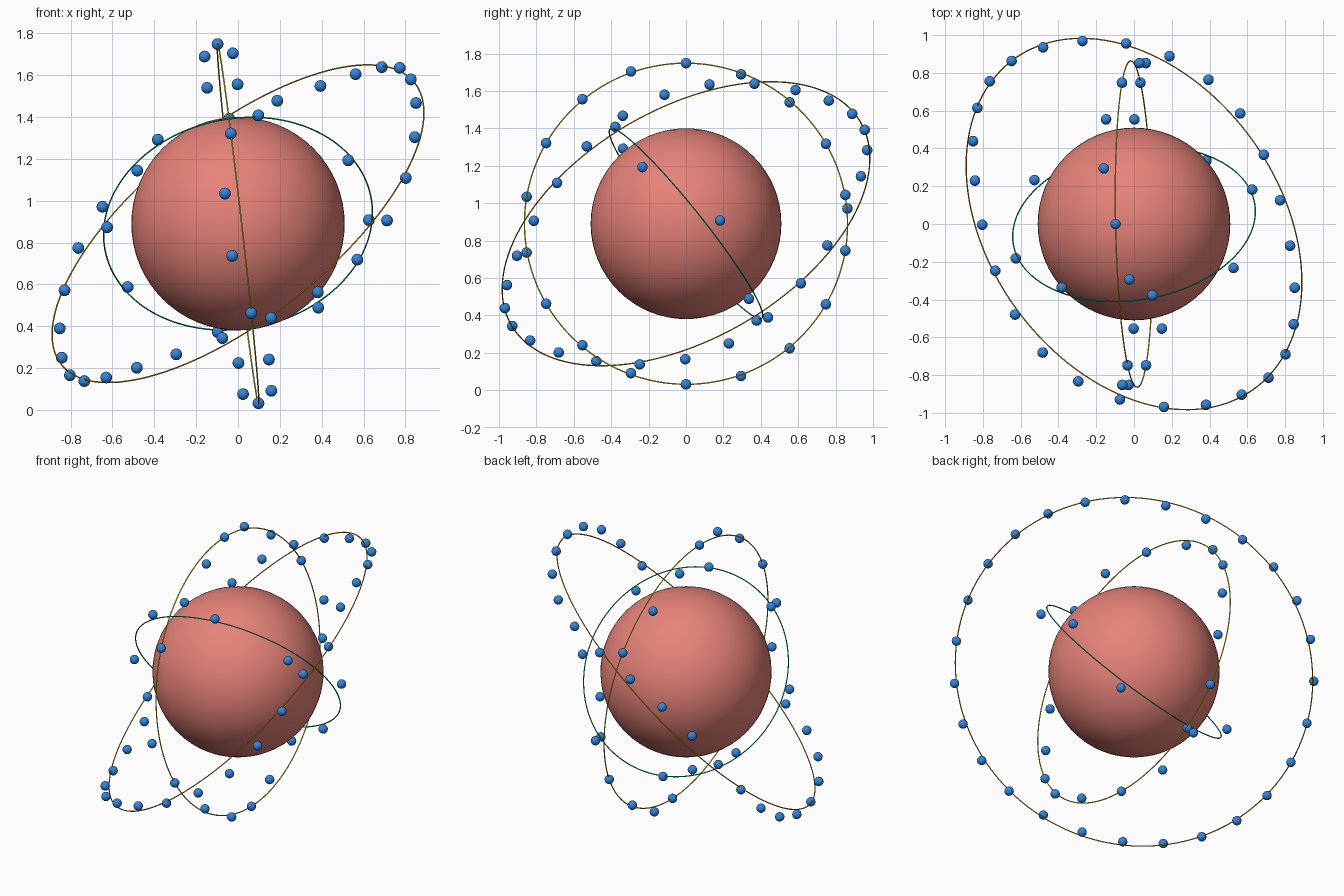
import bpy
import bmesh
from math import cos, sin, radians, tau
from mathutils import Vector, Matrix

old = bpy.data.objects.get("Cube")
if old:
    bpy.data.objects.remove(old, do_unlink=True)

CENTRE = Vector((0, 0, 0.89))
CORE_RADIUS = 0.51
BEAD_RADIUS = 0.028
TUBE_RADIUS = 0.0035
WAVE_HEIGHT = 0.072
WAVES = 3


def material(name, rgb):
    mat = bpy.data.materials.new(name)
    mat.use_nodes = True
    mat.diffuse_color = (*rgb, 1)
    mat.node_tree.nodes["Principled BSDF"].inputs["Base Color"].default_value = (*rgb, 1)
    return mat


def finish(bm, name, mat):
    """Turn a bmesh into a smooth, single-colour object."""
    for face in bm.faces:
        face.smooth = True
    mesh = bpy.data.meshes.new(name)
    bm.to_mesh(mesh)
    bm.free()
    mesh.materials.append(mat)
    obj = bpy.data.objects.new(name, mesh)
    bpy.context.collection.objects.link(obj)


def build_ring(name, frame, radius, mat):
    """Thin round tube swept around the orbit."""
    u, v, n = frame
    segments, sides = 128, 8
    bm = bmesh.new()
    loops = []
    for i in range(segments):
        a = tau * i / segments
        out = u * cos(a) + v * sin(a)
        loops.append([
            bm.verts.new(CENTRE + out * radius + TUBE_RADIUS * (
                out * cos(tau * j / sides) + n * sin(tau * j / sides)))
            for j in range(sides)])
    for i in range(segments):
        here, ahead = loops[i], loops[(i + 1) % segments]
        for j in range(sides):
            k = (j + 1) % sides
            bm.faces.new((here[j], ahead[j], ahead[k], here[k]))
    bmesh.ops.recalc_face_normals(bm, faces=bm.faces)
    finish(bm, name, mat)


def build_beads(name, frame, radius, count, phase, mat):
    """Beads evenly spaced on the orbit, swaying across its plane in waves."""
    u, v, n = frame
    bm = bmesh.new()
    for i in range(count):
        a = tau * i / count
        sway = WAVE_HEIGHT * sin(WAVES * (a - radians(phase)))
        spot = CENTRE + radius * (u * cos(a) + v * sin(a)) + n * sway
        bmesh.ops.create_uvsphere(bm, u_segments=20, v_segments=12, radius=BEAD_RADIUS,
                                  matrix=Matrix.Translation(spot))
    finish(bm, name, mat)


# Colours
salmon = material("salmon", (0.79, 0.225, 0.19))
blue = material("blue", (0.033, 0.235, 0.72))
green = material("green", (0.0, 0.48, 0.25))
yellow = material("yellow", (0.80, 0.74, 0.02))
orange = material("orange", (0.78, 0.35, 0.015))

# Central sphere
core = bmesh.new()
bmesh.ops.create_uvsphere(core, u_segments=64, v_segments=32, radius=CORE_RADIUS,
                          matrix=Matrix.Translation(CENTRE))
finish(core, "core_sphere", salmon)

# Orbits: name, radius, plane normal, first bead direction, bead count, wave phase, colour
orbits = [
    ("inner", 0.648, (-0.13, 0.774, 0.62), (-0.10, 0.392, -0.51), 8, 4.3, green),
    ("middle", 0.864, (-1, -0.02, -0.114), (-0.1, 0, 0.86), 18, 0, yellow),
    ("outer", 1.08, (0.568, 0.414, -0.711), (-0.27, 0.974, 0.39), 27, 9.3, orange),
]
for name, radius, normal, start, count, phase, colour in orbits:
    n = Vector(normal).normalized()
    u = Vector(start)
    u = (u - n * u.dot(n)).normalized()
    frame = (u, n.cross(u), n)
    build_ring(name + "_ring", frame, radius, colour)
    build_beads(name + "_beads", frame, radius, count, phase, blue)
